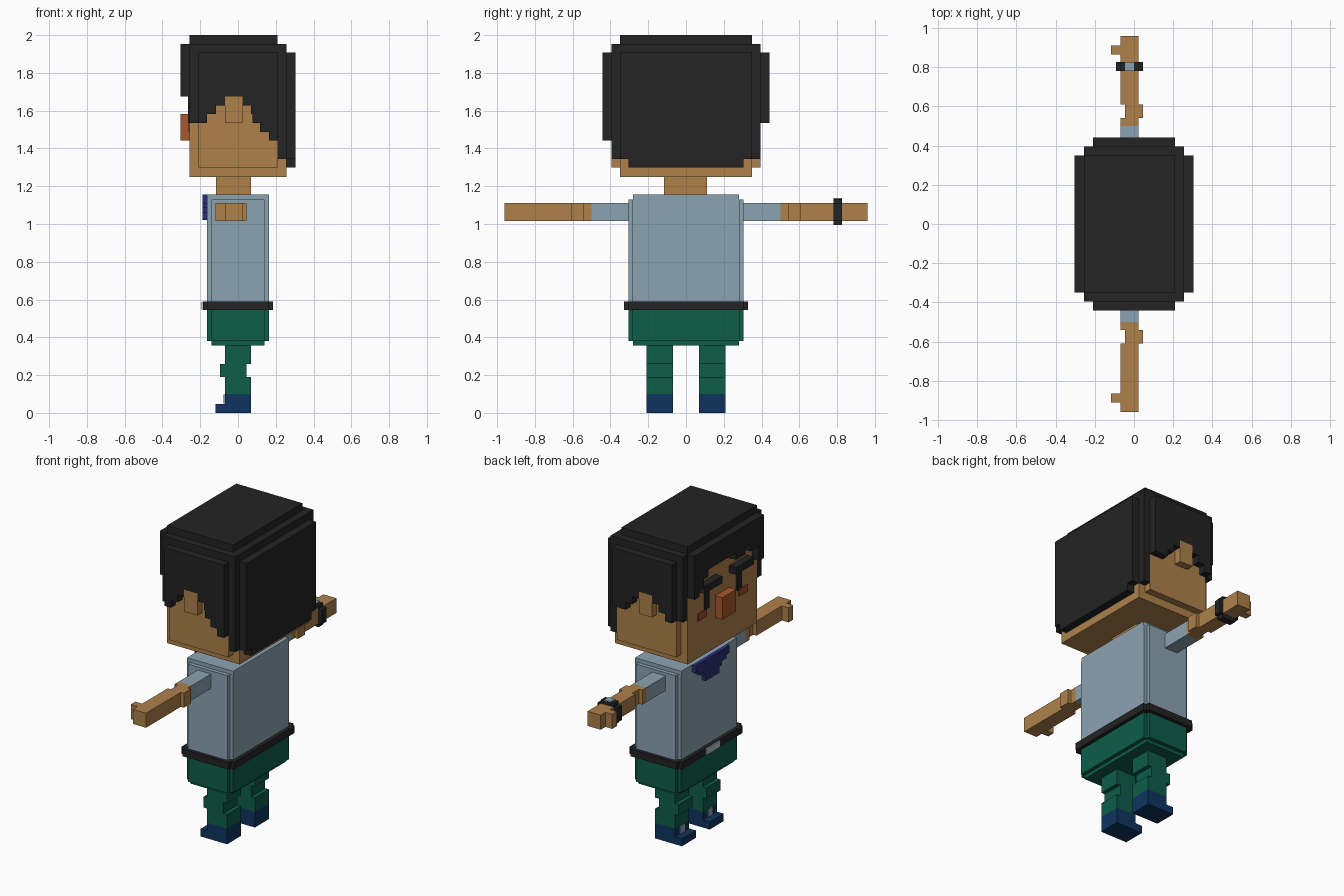
import bpy, bmesh

if "Cube" in bpy.data.objects:
    bpy.data.objects.remove(bpy.data.objects["Cube"])


def srgb(r, g, b):
    f = lambda c: c / 12.92 if c <= 0.04045 else ((c + 0.055) / 1.055) ** 2.4
    return (f(r / 255), f(g / 255), f(b / 255), 1.0)


def material(name, *rgb):
    m = bpy.data.materials.new(name)
    m.diffuse_color = srgb(*rgb)
    m.use_nodes = True
    m.node_tree.nodes["Principled BSDF"].inputs["Base Color"].default_value = m.diffuse_color
    return m


SKIN = material("skin", 174, 129, 75)
BLACK = material("hair_black", 35, 35, 35)
RUST = material("nose_rust", 165, 88, 44)
BLUSH = material("cheek_red", 168, 76, 50)
SHIRT = material("shirt_blue_grey", 139, 163, 178)
GREEN = material("trouser_green", 13, 93, 73)
NAVY = material("shoe_blue", 14, 52, 94)
INDIGO = material("scarf_indigo", 42, 46, 118)
SILVER = material("buckle_silver", 182, 194, 204)

# axis of extrusion -> how a profile point (u, v) and depth d become x, y, z
PLACE = {"x": lambda u, v, d: (d, u, v),
         "y": lambda u, v, d: (u, d, v),
         "z": lambda u, v, d: (u, v, d)}


def prism(name, mat, axis, pts, lo, hi):
    """Extrude a flat profile along an axis."""
    bm = bmesh.new()
    face = bm.faces.new([bm.verts.new(PLACE[axis](u, v, lo)) for u, v in pts])
    ext = bmesh.ops.extrude_face_region(bm, geom=[face])
    top = [e for e in ext["geom"] if isinstance(e, bmesh.types.BMVert)]
    bmesh.ops.translate(bm, verts=top, vec=PLACE[axis](0, 0, hi - lo))
    if face not in bm.faces[:]:
        bm.faces.new([v for v in bm.verts if v not in top])
    bmesh.ops.recalc_face_normals(bm, faces=bm.faces[:])
    me = bpy.data.meshes.new(name)
    bm.to_mesh(me)
    bm.free()
    me.materials.append(mat)
    ob = bpy.data.objects.new(name, me)
    bpy.context.collection.objects.link(ob)
    return ob


def box(name, mat, x, y, z):
    pts = [(x[0], y[0]), (x[1], y[0]), (x[1], y[1]), (x[0], y[1])]
    return prism(name, mat, "z", pts, *z)


def notched(name, mat, a, b, s, z):
    """Block whose four upright corners are stepped in by s."""
    q = [(a, b - s), (a - s, b - s), (a - s, b)]
    pts = q + [(-x, y) for x, y in q[::-1]]
    pts += [(-x, -y) for x, y in q] + [(x, -y) for x, y in q[::-1]]
    return prism(name, mat, "z", pts, *z)


def fringe(name, axis, steps, end, top, lo, hi):
    """Hair plate with a stepped lower edge: steps are (start, bottom)."""
    pts = []
    ends = [s[0] for s in steps[1:]] + [end]
    for (u, z), e in zip(steps, ends):
        pts += [(u, z), (e, z)]
    return prism(name, BLACK, axis, pts + [(end, top), (steps[0][0], top)], lo, hi)


# Head and neck
box("neck", SKIN, (-.116, .07), (-.116, .112), (1.15, 1.25))
box("chin", SKIN, (-.256, .256), (-.349, .349), (1.25, 1.30))
notched("head", SKIN, .256, .395, .046, (1.30, 1.86))

# Hair cap, back and corner locks
box("hair_crown", BLACK, (-.256, .21), (-.349, .349), (1.95, 2.0))
box("hair_cap", BLACK, (-.256, .256), (-.395, .395), (1.86, 1.953))
fringe("hair_back", "x", [(-.349, 1.345), (-.305, 1.30), (.305, 1.345)],
       .349, 1.907, .256, .305)
for s, side in ((-1, "left"), (1, "right")):
    ys = sorted((s * .349, s * .395))
    box(f"hair_front_lock_{side}", BLACK, (-.256, -.21), ys, (1.535, 1.86))
    box(f"hair_back_lock_{side}", BLACK, (.21, .256), ys, (1.345, 1.86))

# Hair fringes on the front and both sides
fringe("hair_bangs", "x",
       [(-.349, 1.675), (-.302, 1.77), (-.21, 1.815), (-.163, 1.77),
        (-.07, 1.815), (.21, 1.77), (.256, 1.72), (.302, 1.675)],
       .349, 1.953, -.305, -.256)
front_steps = [(-.21, 1.535), (-.163, 1.582), (-.116, 1.628),
               (-.07, 1.675), (.023, 1.628)]
fringe("hair_side_left", "y",
       front_steps + [(.07, 1.582), (.078, 1.535), (.116, 1.488), (.163, 1.442)],
       .21, 1.907, -.442, -.395)
fringe("hair_side_right", "y",
       front_steps + [(.07, 1.582), (.116, 1.535)],
       .21, 1.907, .395, .442)

# Face: nose, eyes, brows, cheeks, ears
box("nose", RUST, (-.305, -.256), (-.07, .07), (1.442, 1.582))
for s, side in ((-1, "left"), (1, "right")):
    span = lambda a, b: sorted((s * a, s * b))
    box(f"eye_{side}", BLACK, (-.264, -.256), span(.14, .186), (1.535, 1.675))
    box(f"brow_{side}", BLACK, (-.305, -.256), span(.07, .25), (1.675, 1.72))
    box(f"cheek_{side}", BLUSH, (-.262, -.256), span(.165, .25), (1.488, 1.535))
    box(f"ear_{side}", SKIN, (-.07, .023), span(.395, .442), (1.535, 1.675))

# Torso, belt and hips
box("shoulders", SHIRT, (-.163, .163), (-.28, .28), (1.13, 1.155))
notched("shirt", SHIRT, .163, .305, .023, (.59, 1.13))
notched("belt", BLACK, .186, .328, .023, (.545, .59))
notched("trouser_hips", GREEN, .163, .305, .023, (.38, .545))
box("trouser_seat", GREEN, (-.14, .14), (-.28, .28), (.358, .38))
box("belt_buckle", SILVER, (-.194, -.186), (-.07, .07), (.547, .588))

# Neck scarf tapering in steps down the chest
half = [(.07, 1.02), (.07, 1.06), (.093, 1.06), (.093, 1.085),
        (.14, 1.085), (.14, 1.108), (.17, 1.108), (.17, 1.155)]
prism("scarf", INDIGO, "x", half + [(-y, z) for y, z in half[::-1]], -.188, -.163)

# Arms with an elbow jog and thumb, legs with a knee jog, shoes
arm = [(.023, .50), (.023, .54), (.045, .54), (.045, .61), (.023, .61),
       (.023, .96), (-.07, .96), (-.07, .912), (-.118, .912), (-.118, .866),
       (-.07, .866), (-.07, .61), (-.047, .61), (-.047, .54), (-.07, .54),
       (-.07, .50)]
leg = [(.07, .10), (.07, .19), (.045, .19), (.045, .26), (.07, .26), (.07, .36),
       (-.07, .36), (-.07, .26), (-.095, .26), (-.095, .19), (-.07, .19),
       (-.07, .10)]
shoe = [(-.118, 0), (.07, 0), (.07, .10), (-.07, .10), (-.07, .048), (-.118, .048)]
for s, side in ((-1, "left"), (1, "right")):
    span = lambda a, b: sorted((s * a, s * b))
    box(f"sleeve_{side}", SHIRT, (-.07, .023), span(.30, .50), (1.017, 1.11))
    prism(f"arm_{side}", SKIN, "z", [(x, s * y) for x, y in arm], 1.017, 1.11)
    prism(f"leg_{side}", GREEN, "y", leg, *span(.07, .21))
    prism(f"shoe_{side}", NAVY, "y", shoe, *span(.07, .21))
    box(f"shoe_lace_{side}", SHIRT, (-.077, -.07), span(.116, .163), (.05, .097))

# Wrist watch on the right arm
box("watch_strap", BLACK, (-.07, .023), (.78, .826), (.994, 1.133))
box("watch_band", BLACK, (-.093, .045), (.78, .826), (1.017, 1.11))
box("watch_face", SHIRT, (-.047, 0), (.78, .826), (1.133, 1.138))
